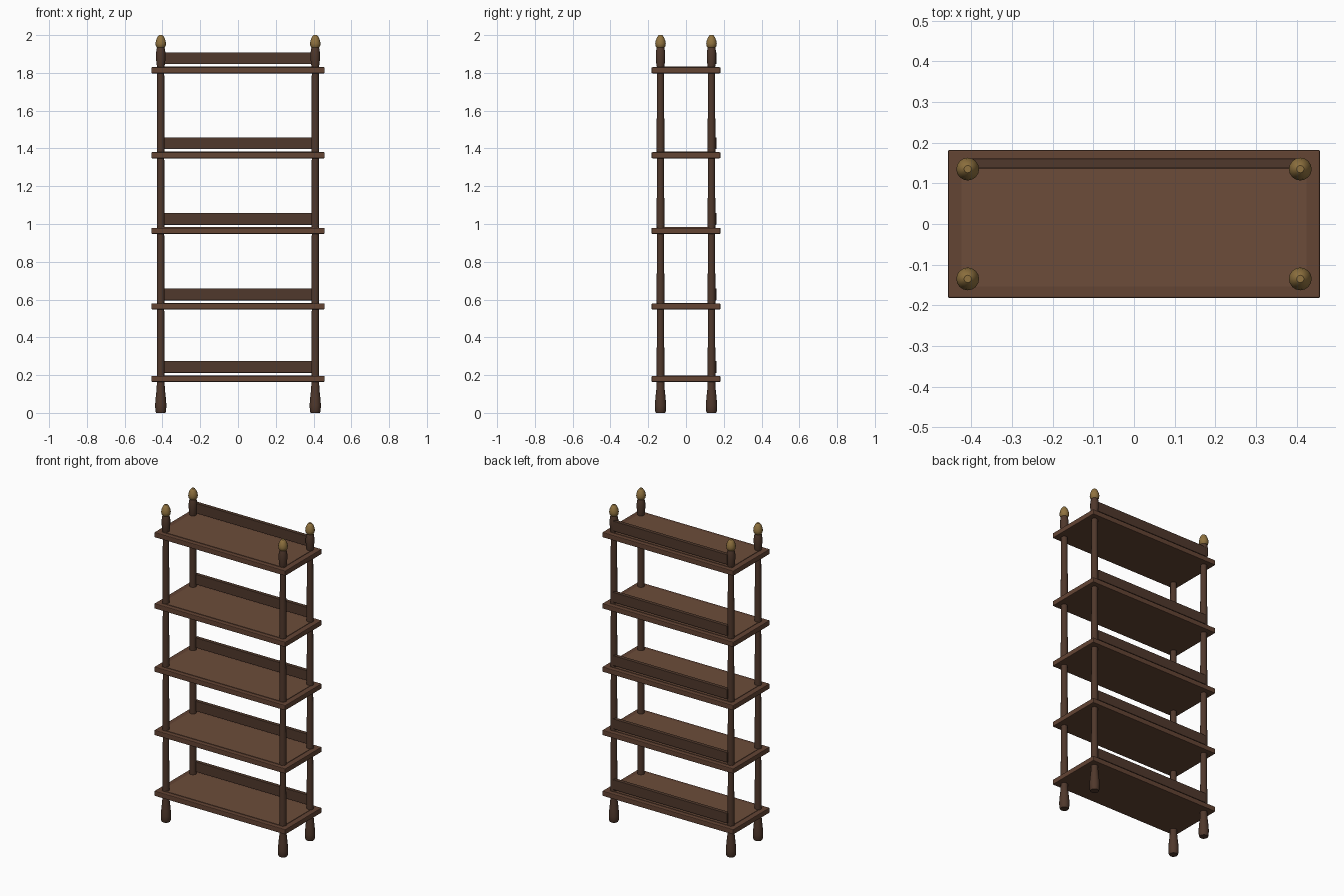
import bpy, bmesh, math

if "Cube" in bpy.data.objects:
    bpy.data.objects.remove(bpy.data.objects["Cube"])

PX, PY = 0.409, 0.135                      # post centres
TOPS = (0.196, 0.58, 0.98, 1.38, 1.83)     # shelf top heights


def material(name, rgb):
    m = bpy.data.materials.new(name)
    m.diffuse_color = (*rgb, 1)
    m.use_nodes = True
    m.node_tree.nodes["Principled BSDF"].inputs["Base Color"].default_value = m.diffuse_color
    return m


WOOD = material("shelf_wood", (0.125, 0.058, 0.034))
PANEL = material("panel_wood", (0.15, 0.073, 0.042))
DARK = material("dark_wood", (0.08, 0.04, 0.025))
BRASS = material("aged_brass", (0.28, 0.17, 0.05))


def finish(name, bm, mat):
    bmesh.ops.recalc_face_normals(bm, faces=bm.faces)
    me = bpy.data.meshes.new(name)
    bm.to_mesh(me)
    bm.free()
    me.materials.append(mat)
    ob = bpy.data.objects.new(name, me)
    bpy.context.collection.objects.link(ob)
    return ob


def box(name, lo, hi, mat, bevel=0.0):
    bm = bmesh.new()
    bmesh.ops.create_cube(bm, size=1)
    for v in bm.verts:
        v.co = [(a + b) / 2 + c * (b - a) for a, b, c in zip(lo, hi, v.co)]
    if bevel:
        bmesh.ops.bevel(bm, geom=bm.edges[:], offset=bevel, segments=2,
                        profile=0.5, affect='EDGES')
    return finish(name, bm, mat)


def turned(name, profile, x, y, mat, sides=16):
    """Lathe a list of (radius, z) points, capped at both ends."""
    bm = bmesh.new()
    rings = []
    for r, z in profile:
        rings.append([bm.verts.new((x + r * math.cos(math.tau * i / sides),
                                    y + r * math.sin(math.tau * i / sides), z))
                      for i in range(sides)])
    for a, b in zip(rings, rings[1:]):
        for i in range(sides):
            j = (i + 1) % sides
            bm.faces.new((a[i], a[j], b[j], b[i]))
    bm.faces.new(rings[0][::-1])
    bm.faces.new(rings[-1])
    ob = finish(name, bm, mat)
    bpy.context.view_layer.objects.active = ob
    ob.select_set(True)
    bpy.ops.object.shade_smooth_by_angle(angle=math.radians(35))
    ob.select_set(False)


# Shelves with a thin raised panel and a back rail
for n, top in enumerate(TOPS, 1):
    box(f"shelf_{n}", (-0.458, -0.182, top - 0.032), (0.458, 0.182, top), WOOD, 0.004)
    box(f"shelf_panel_{n}", (-0.424, -0.154, top - 0.004), (0.424, 0.154, top + 0.003), PANEL)
    box(f"back_rail_{n}", (-0.4, 0.137, top + 0.016), (0.4, 0.161, top + 0.079), DARK, 0.002)

# Turned parts at the four corners
FOOT = [(0.024, 0), (0.028, 0.008), (0.03, 0.04), (0.027, 0.08), (0.022, 0.125), (0.02, 0.17)]
CUP = [(0.018, 1.825), (0.022, 1.845), (0.025, 1.875), (0.025, 1.905), (0.021, 1.93), (0.019, 1.937)]
FINIAL = [(0.019, 1.932), (0.026, 1.942), (0.028, 1.955), (0.025, 1.972),
          (0.018, 1.989), (0.011, 1.998), (0.009, 2.0)]
for sx, side in ((-1, "left"), (1, "right")):
    for sy, end in ((-1, "front"), (1, "back")):
        x, y, tag = sx * PX, sy * PY, f"{end}_{side}"
        turned(f"foot_{tag}", FOOT, x, y, DARK)
        # One gently tapering spindle between each pair of shelves
        for n, (a, b) in enumerate(zip(TOPS, TOPS[1:]), 1):
            lo, hi = a - 0.02, b - 0.02
            h = hi - lo
            spindle = [(0.021, lo), (0.021, lo + 0.3 * h), (0.019, lo + 0.55 * h), (0.0185, hi)]
            turned(f"spindle_{n}_{tag}", spindle, x, y, DARK)
        turned(f"finial_cup_{tag}", CUP, x, y, DARK)
        turned(f"finial_{tag}", FINIAL, x, y, BRASS)
